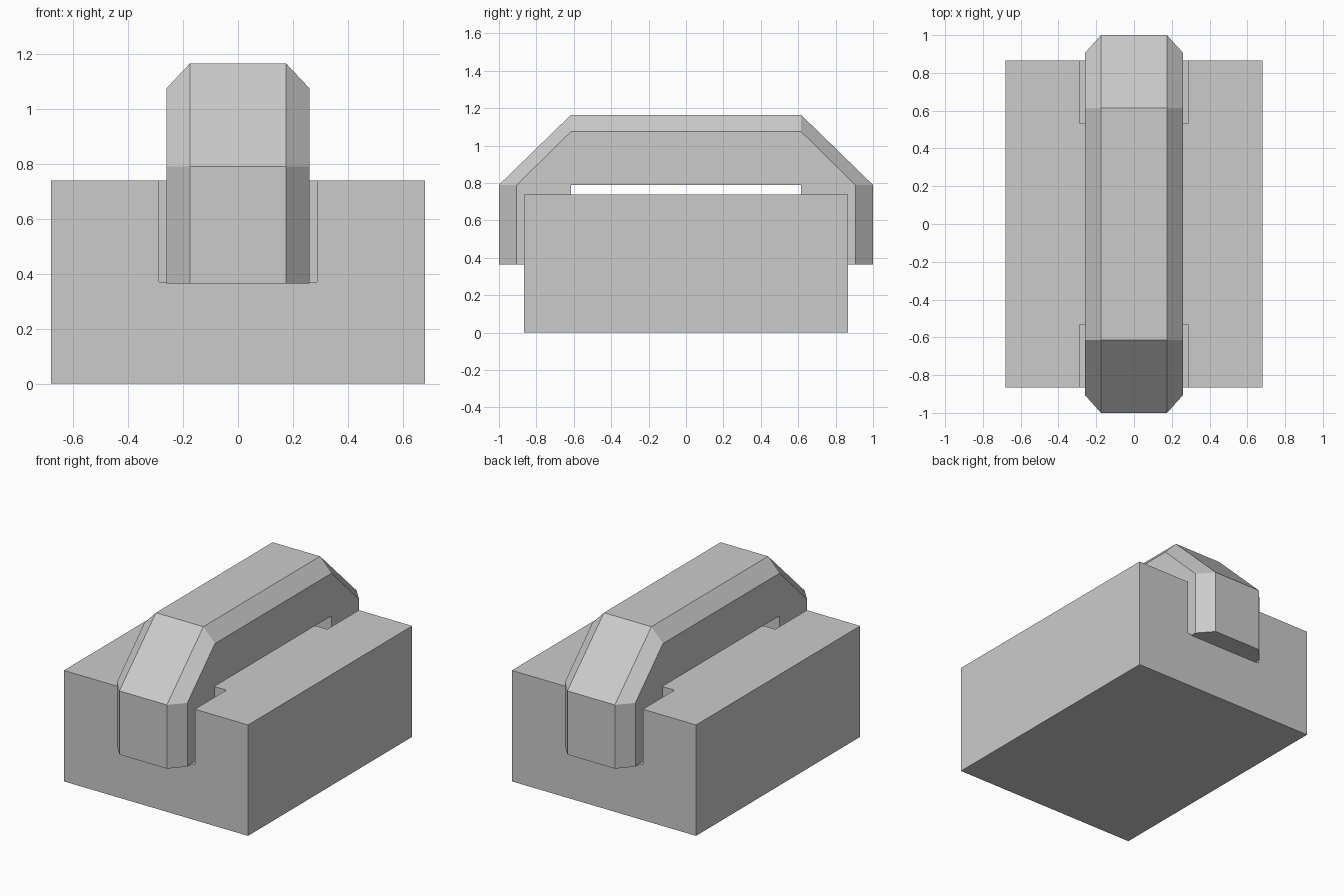
import bpy, bmesh

if "Cube" in bpy.data.objects:
    bpy.data.objects.remove(bpy.data.objects["Cube"])


def box(name, x0, x1, y0, y1, z0, z1):
    bpy.ops.mesh.primitive_cube_add(size=1)
    ob = bpy.context.object
    ob.name = name
    for v in ob.data.vertices:
        v.co = ((x0 + x1) / 2 + v.co.x * (x1 - x0),
                (y0 + y1) / 2 + v.co.y * (y1 - y0),
                (z0 + z1) / 2 + v.co.z * (z1 - z0))
    return ob


# Base block with a slot cut into each end
base = box("base_block", -0.68, 0.68, -0.865, 0.865, 0, 0.74)
for side in (-1, 1):
    y0, y1 = sorted((side * 0.532, side * 1.1))
    cutter = box("slot_cutter", -0.287, 0.287, y0, y1, 0.37, 1.0)
    cutter.hide_render = True
    mod = base.modifiers.new("slot", 'BOOLEAN')
    mod.operation = 'DIFFERENCE'
    mod.solver = 'EXACT'
    mod.object = cutter
    bpy.context.view_layer.objects.active = base
    bpy.ops.object.modifier_apply(modifier=mod.name)
    bpy.data.objects.remove(cutter)

# Bridge handle: chamfered section carried up one leg, across and down the other
# Each station holds (y, z) of the outer face, chamfer edge and inner face
half = [((1, 0.365), (0.905, 0.365), (0.615, 0.365)),
        ((1, 0.79), (0.905, 0.79), (0.615, 0.79)),
        ((0.615, 1.165), (0.615, 1.075), (0.615, 0.79))]
stations = half + [tuple((-y, z) for y, z in s) for s in reversed(half)]

bm = bmesh.new()
rings = []
for outer, chamfer, inner in stations:
    section = [(-0.175, outer), (0.175, outer), (0.26, chamfer),
               (0.26, inner), (-0.26, inner), (-0.26, chamfer)]
    rings.append([bm.verts.new((x, y, z)) for x, (y, z) in section])
for a, b in zip(rings, rings[1:]):
    for i in range(6):
        j = (i + 1) % 6
        bm.faces.new((a[i], a[j], b[j], b[i]))
bm.faces.new(rings[0])
bm.faces.new(rings[-1])
bmesh.ops.remove_doubles(bm, verts=bm.verts, dist=1e-4)
bmesh.ops.recalc_face_normals(bm, faces=bm.faces)
mesh = bpy.data.meshes.new("bridge_handle")
bm.to_mesh(mesh)
bm.free()
bpy.context.collection.objects.link(bpy.data.objects.new("bridge_handle", mesh))
